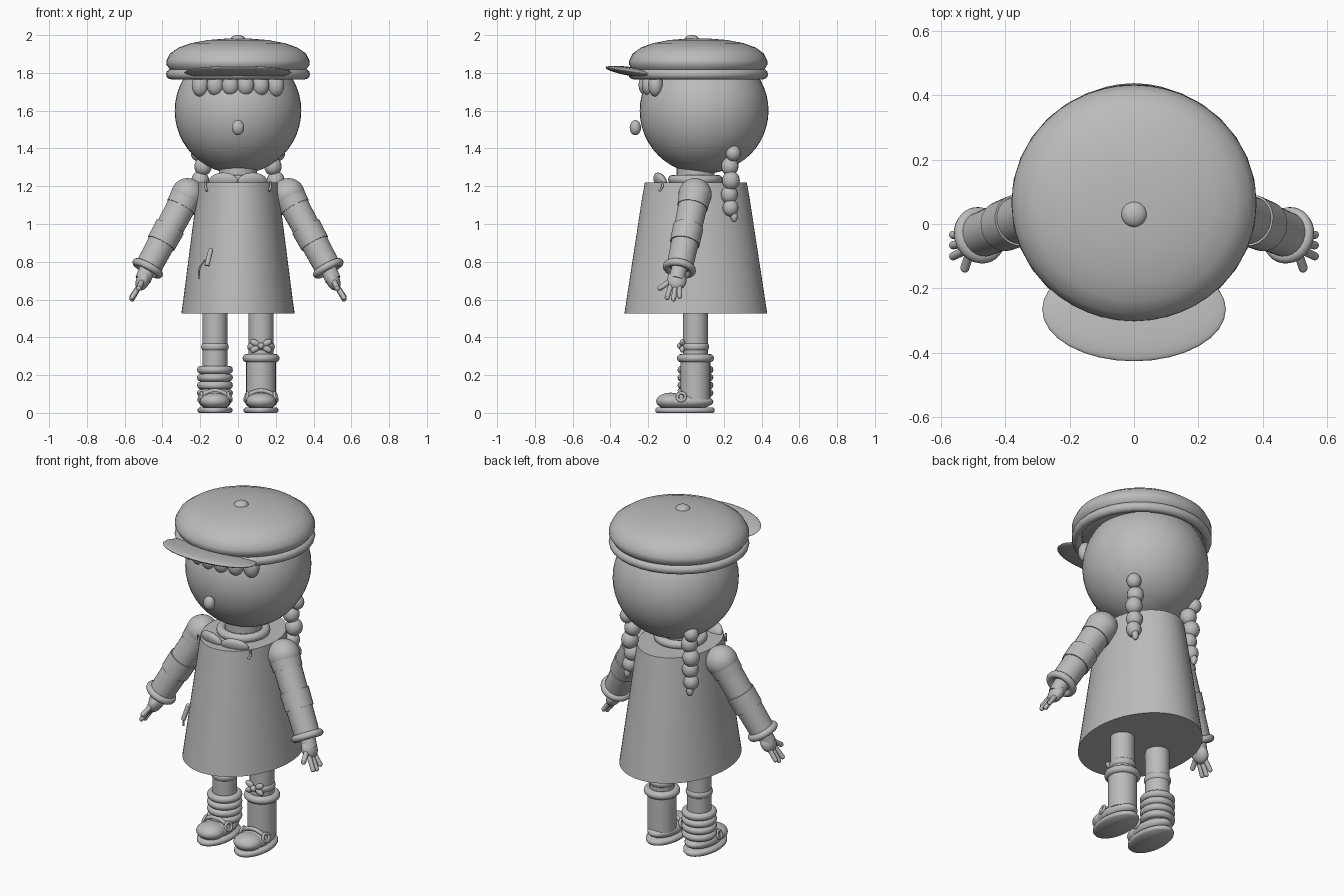
import bpy, math
from mathutils import Vector

cube = bpy.data.objects.get("Cube")
if cube:
    bpy.data.objects.remove(cube)

mat = bpy.data.materials.new("plain_grey")
mat.use_nodes = True
GREY = (0.5, 0.5, 0.5, 1)
mat.diffuse_color = GREY
mat.node_tree.nodes["Principled BSDF"].inputs["Base Color"].default_value = GREY


def finish(name, angle=50):
    ob = bpy.context.object
    ob.name = name
    ob.data.materials.append(mat)
    bpy.ops.object.shade_smooth_by_angle(angle=math.radians(angle))
    return ob


def ball(name, loc, size, rot=(0, 0, 0), seg=32):
    bpy.ops.mesh.primitive_uv_sphere_add(segments=seg, ring_count=seg // 2, location=loc, rotation=rot)
    bpy.context.object.scale = (size,) * 3 if isinstance(size, (int, float)) else size
    return finish(name)


def ring(name, loc, major, minor, axis=(0, 0, 1), scale=(1, 1, 1)):
    rot = Vector(axis).to_track_quat('Z', 'Y').to_euler()
    bpy.ops.mesh.primitive_torus_add(location=loc, rotation=rot, major_radius=major,
                                     minor_radius=minor, major_segments=32, minor_segments=12)
    bpy.context.object.scale = scale
    return finish(name)


def rod(name, a, b, r1, r2=None):
    a, b = Vector(a), Vector(b)
    bpy.ops.mesh.primitive_cone_add(vertices=24, radius1=r1, radius2=r2 or r1, depth=(b - a).length,
                                    location=(a + b) / 2, rotation=(b - a).to_track_quat('Z', 'Y').to_euler())
    return finish(name)


def finger(name, a, b, r):
    rod(name, a, b, r)
    ball(name + "_tip", b, r, seg=12)


def lathe(name, profile, centre, n=48):
    # elliptical rings (half width, half depth, height) joined into a closed body
    verts = [(w * math.cos(t * math.tau / n), d * math.sin(t * math.tau / n), z)
             for w, d, z in profile for t in range(n)]
    faces = [(k * n + i, k * n + (i + 1) % n, (k + 1) * n + (i + 1) % n, (k + 1) * n + i)
             for k in range(len(profile) - 1) for i in range(n)]
    faces += [tuple(reversed(range(n))), tuple(range(len(verts) - n, len(verts)))]
    me = bpy.data.meshes.new(name)
    me.from_pydata(verts, [], faces)
    ob = bpy.data.objects.new(name, me)
    ob.location = centre
    bpy.context.collection.objects.link(ob)
    bpy.ops.object.select_all(action='DESELECT')
    ob.select_set(True)
    bpy.context.view_layer.objects.active = ob
    return finish(name)


def cord(name, points, r):
    cu = bpy.data.curves.new(name, 'CURVE')
    cu.dimensions = '3D'
    cu.bevel_depth = r
    cu.use_fill_caps = True
    sp = cu.splines.new('BEZIER')
    sp.bezier_points.add(len(points) - 1)
    for p, co in zip(sp.bezier_points, points):
        p.co = co
        p.handle_left_type = p.handle_right_type = 'AUTO'
    cu.materials.append(mat)
    bpy.context.collection.objects.link(bpy.data.objects.new(name, cu))


# head, hair and nose
ball("head", (0, 0.09, 1.6), (0.335, 0.335, 0.335), seg=48)
ball("back_hair", (0, 0.115, 1.6), (0.33, 0.322, 0.325), seg=48)
ball("nose", (0, -0.268, 1.51), (0.033, 0.03, 0.04))
for i in range(6):
    x = (i - 2.5) * 0.08
    ball(f"fringe_curl_{i + 1}", (x, -0.213 + 1.3 * x * x, 1.735), (0.045, 0.04, 0.055 if abs(x) < 0.15 else 0.06))

# cap
lathe("cap_crown", [(0.3, 0.3, -0.06), (0.355, 0.345, -0.04), (0.38, 0.367, -0.005), (0.379, 0.366, 0.015),
                    (0.36, 0.347, 0.052), (0.315, 0.304, 0.084), (0.25, 0.241, 0.107),
                    (0.16, 0.154, 0.124), (0.07, 0.067, 0.131)], (0, 0.065, 1.85))
ring("cap_band", (0, 0.065, 1.793), 0.354, 0.027, scale=(1, 0.97, 1))
ball("cap_button", (0, 0.03, 1.975), (0.04, 0.04, 0.026))
ball("cap_visor", (0, -0.265, 1.803), (0.285, 0.163, 0.024), (math.radians(-9), 0, 0))

# neck and collar
rod("neck", (0, 0.05, 1.18), (0, 0.05, 1.32), 0.1)
ring("neckline", (0, 0.05, 1.235), 0.12, 0.025)

# dress
lathe("dress", [(0.3, 0.378, 0), (0.289, 0.366, 0.08), (0.221, 0.285, 0.61), (0.21, 0.27, 0.695)],
      (0, 0.052, 0.525), 64)
finger("dress_toggle", (-0.165, -0.275, 0.78), (-0.145, -0.258, 0.86), 0.013)
cord("dress_stitch", [(-0.205, -0.218, 0.71), (-0.205, -0.215, 0.76), (-0.175, -0.245, 0.81)], 0.005)

for side, s in (("left", 1), ("right", -1)):
    ball(f"{side}_collar", (s * 0.075, -0.135, 1.225), (0.08, 0.028, 0.05), (math.radians(25), 0, s * 0.25))
    cord(f"{side}_strap", [(s * 0.17, -0.13, 1.225), (s * 0.172, -0.125, 1.2), (s * 0.165, -0.14, 1.175)], 0.006)

    # braid of shrinking beads
    beads = [(0.21, 0.25, 1.375, 0.04), (0.185, 0.232, 1.305, 0.046), (0.2, 0.238, 1.23, 0.047),
             (0.19, 0.23, 1.155, 0.045), (0.2, 0.236, 1.085, 0.042)]
    for i, (x, y, z, r) in enumerate(beads):
        ball(f"{side}_braid_{i + 1}", (s * x, y, z), (r, r, r * 1.08), seg=20)
    ball(f"{side}_braid_end", (s * 0.205, 0.255, 1.04), (0.019, 0.019, 0.03), seg=16)

    # arm
    shoulder, wrist = Vector((s * 0.267, 0.048, 1.155)), Vector((s * 0.478, -0.035, 0.765))
    at = shoulder.lerp
    ball(f"{side}_shoulder", shoulder, 0.088)
    rod(f"{side}_sleeve_cap", shoulder, at(wrist, 0.17), 0.086, 0.081)
    rod(f"{side}_sleeve", shoulder, wrist, 0.078, 0.07)
    rod(f"{side}_elbow", at(wrist, 0.44), at(wrist, 0.66), 0.081, 0.079)
    ring(f"{side}_cuff", wrist, 0.069, 0.02, wrist - shoulder)

    # hand with fingers and thumb
    rod(f"{side}_wrist", wrist, (s * 0.503, -0.05, 0.705), 0.042)
    ball(f"{side}_palm", (s * 0.503, -0.05, 0.7), (0.036, 0.052, 0.055), (0, s * -0.45, 0))
    for i, (y, z) in enumerate(((-0.1, 0.61), (-0.066, 0.602), (-0.034, 0.617))):
        finger(f"{side}_finger_{i + 1}", (s * 0.513, -0.055 + (1 - i) * -0.022, 0.685), (s * 0.561, y, z), 0.013)
    finger(f"{side}_thumb", (s * 0.505, -0.075, 0.705), (s * 0.525, -0.137, 0.66), 0.014)

    # leg and shoe
    x, y = s * 0.122, 0.05
    rod(f"{side}_leg", (x, y, 0.06), (x, y, 0.6), 0.066)
    ball(f"{side}_knee", (x, y, 0.35), (0.073, 0.073, 0.042))
    lathe(f"{side}_sole", [(0.085, 0.15, 0), (0.092, 0.157, 0.008), (0.092, 0.157, 0.02), (0.085, 0.15, 0.028)],
          (x, -0.005, 0))
    ball(f"{side}_shoe", (x, -0.005, 0.06), (0.085, 0.15, 0.045))
    ball(f"{side}_toe_cap", (x, -0.08, 0.062), (0.079, 0.078, 0.045))
    cord(f"{side}_shoe_strap", [(x - 0.08, -0.02, 0.065), (x - 0.05, -0.03, 0.105),
                                (x + 0.05, -0.03, 0.105), (x + 0.08, -0.02, 0.065)], 0.011)
    for k in (-1, 1):
        ring(f"{side}_shoe_buckle", (x + k * 0.078, -0.025, 0.085), 0.022, 0.008, (k, -0.2, 0.3))

# smooth sock with a bow on the left leg
rod("left_sock", (0.122, 0.05, 0.07), (0.122, 0.05, 0.29), 0.079)
ring("left_sock_top", (0.122, 0.05, 0.29), 0.076, 0.022)
for k in (-1, 1):
    for up in (-1, 1):
        ball("bow_loop", (0.122 + k * 0.032, -0.02, 0.355 + up * 0.016), (0.027, 0.014, 0.017), (0, k * up * -0.5, 0), 16)
ball("bow_knot", (0.122, -0.03, 0.355), 0.017, seg=16)

# slouched sock on the right leg
for i in range(4):
    ring(f"right_sock_fold_{i + 1}", (-0.122, 0.05, 0.105 + i * 0.041), 0.074, 0.021)
